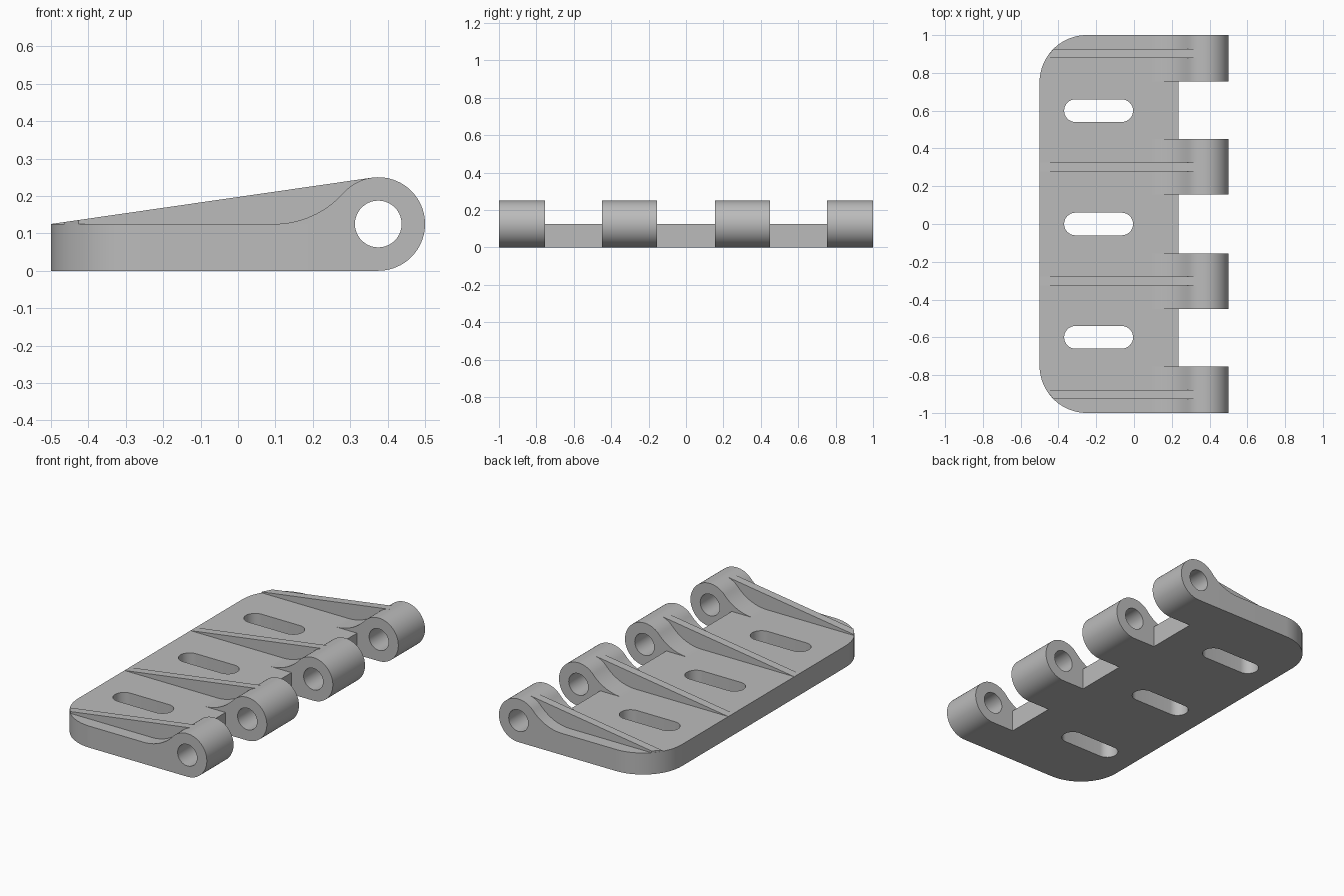
import bpy, bmesh
from math import sin, cos, pi, sqrt, asin, atan2
from mathutils import Matrix

if "Cube" in bpy.data.objects:
    bpy.data.objects.remove(bpy.data.objects["Cube"])

grey = bpy.data.materials.new("plain grey")
grey.diffuse_color = (0.5, 0.5, 0.5, 1)
grey.use_nodes = True
grey.node_tree.nodes["Principled BSDF"].inputs["Base Color"].default_value = grey.diffuse_color

PLATE_H = 0.125          # plate thickness
PIN_X, PIN_Z = 0.375, 0.125
PIN_R, BORE_R = 0.125, 0.0625
CORNER_R, FILLET_R = 0.25, 0.25
NOTCH_X = 0.235


def arc(cx, cy, r, a0, a1, n):
    return [(cx + r * cos(a0 + (a1 - a0) * i / n),
             cy + r * sin(a0 + (a1 - a0) * i / n)) for i in range(n + 1)]


def extrude(name, loops, depth, matrix, clip=None):
    """Fill an outline with holes, thicken it and place it."""
    cu = bpy.data.curves.new(name, 'CURVE')
    cu.dimensions, cu.fill_mode, cu.extrude = '2D', 'BOTH', depth / 2
    for pts in loops:
        sp = cu.splines.new('POLY')
        sp.points.add(len(pts) - 1)
        for p, (x, y) in zip(sp.points, pts):
            p.co = (x, y, 0, 1)
        sp.use_cyclic_u = True
    tmp = bpy.data.objects.new(name + "_outline", cu)
    bpy.context.collection.objects.link(tmp)
    dg = bpy.context.evaluated_depsgraph_get()
    me = bpy.data.meshes.new_from_object(tmp.evaluated_get(dg))
    bpy.data.objects.remove(tmp)
    me.name = name
    bm = bmesh.new()
    bm.from_mesh(me)
    bmesh.ops.remove_doubles(bm, verts=bm.verts, dist=1e-5)
    bm.transform(matrix)
    if clip:
        for v in bm.verts:
            clip(v.co)
    bmesh.ops.recalc_face_normals(bm, faces=bm.faces)
    bm.to_mesh(me)
    bm.free()
    me.materials.clear()
    me.materials.append(grey)
    for p in me.polygons:
        p.material_index = 0
    ob = bpy.data.objects.new(name, me)
    bpy.context.collection.objects.link(ob)
    bpy.ops.object.select_all(action='DESELECT')
    ob.select_set(True)
    bpy.context.view_layer.objects.active = ob
    bpy.ops.object.shade_smooth_by_angle(angle=pi / 6)
    return ob


def across(y):
    """Place an x-z profile so its thickness runs along y."""
    return Matrix.Translation((0, y, 0)) @ Matrix.Rotation(pi / 2, 4, 'X')


# Base plate with two rounded corners and three slots
outline = [(NOTCH_X, -1), (NOTCH_X, 1)]
outline += arc(-0.25, 0.75, CORNER_R, pi / 2, pi, 20)
outline += arc(-0.25, -0.75, CORNER_R, pi, 1.5 * pi, 20)
slots = [arc(-0.065, y, 0.06, -pi / 2, pi / 2, 16) +
         arc(-0.31, y, 0.06, pi / 2, 1.5 * pi, 16) for y in (-0.6, 0, 0.6)]
extrude("base_plate", [outline] + slots, PLATE_H,
        Matrix.Translation((0, 0, PLATE_H / 2)))

# Knuckle profile: concave fillet, round barrel and flat underside
span = sqrt((PIN_R + FILLET_R) ** 2 - FILLET_R ** 2)
fil_x, fil_z = PIN_X - span, PLATE_H + FILLET_R
tangent = atan2(FILLET_R, -span)
knuckle = arc(fil_x, fil_z, FILLET_R, -pi / 2, tangent - pi, 16)
knuckle += arc(PIN_X, PIN_Z, PIN_R, tangent, -pi / 2, 48)[1:]
knuckle += [(NOTCH_X, 0), (NOTCH_X, PLATE_H)]
bore = arc(PIN_X, PIN_Z, BORE_R, 0, 2 * pi, 40)[:-1]

# Rib profile: straight ramp touching the barrel
slope = asin(PIN_R / (PIN_X + 0.5))
rib = [(-0.5, PLATE_H),
       (PIN_X - PIN_R * sin(slope), PIN_Z + PIN_R * cos(slope)),
       (0.32, 0.2), (0.22, 0.12), (-0.5, 0.12)]


def trim_to_corner(co):
    """Cut the low end of a rib back to the rounded plate corner."""
    over = abs(co.y) - 0.75
    if over > 0 and co.x < -0.4:
        co.x = -0.25 - sqrt(CORNER_R ** 2 - over ** 2)
        if co.z > 0.122:
            co.z = PLATE_H + (co.x + 0.5) * sin(slope) / cos(slope)


for side, label in ((-1, "front"), (1, "back")):
    for kind, y0, y1, rib_y in (("outer", 0.755, 1.0, 0.9025),
                                ("inner", 0.155, 0.45, 0.3025)):
        extrude(f"{label}_{kind}_knuckle", [knuckle, bore], y1 - y0,
                across(side * (y0 + y1) / 2))
        extrude(f"{label}_{kind}_rib", [rib], 0.048,
                across(side * rib_y), trim_to_corner)
